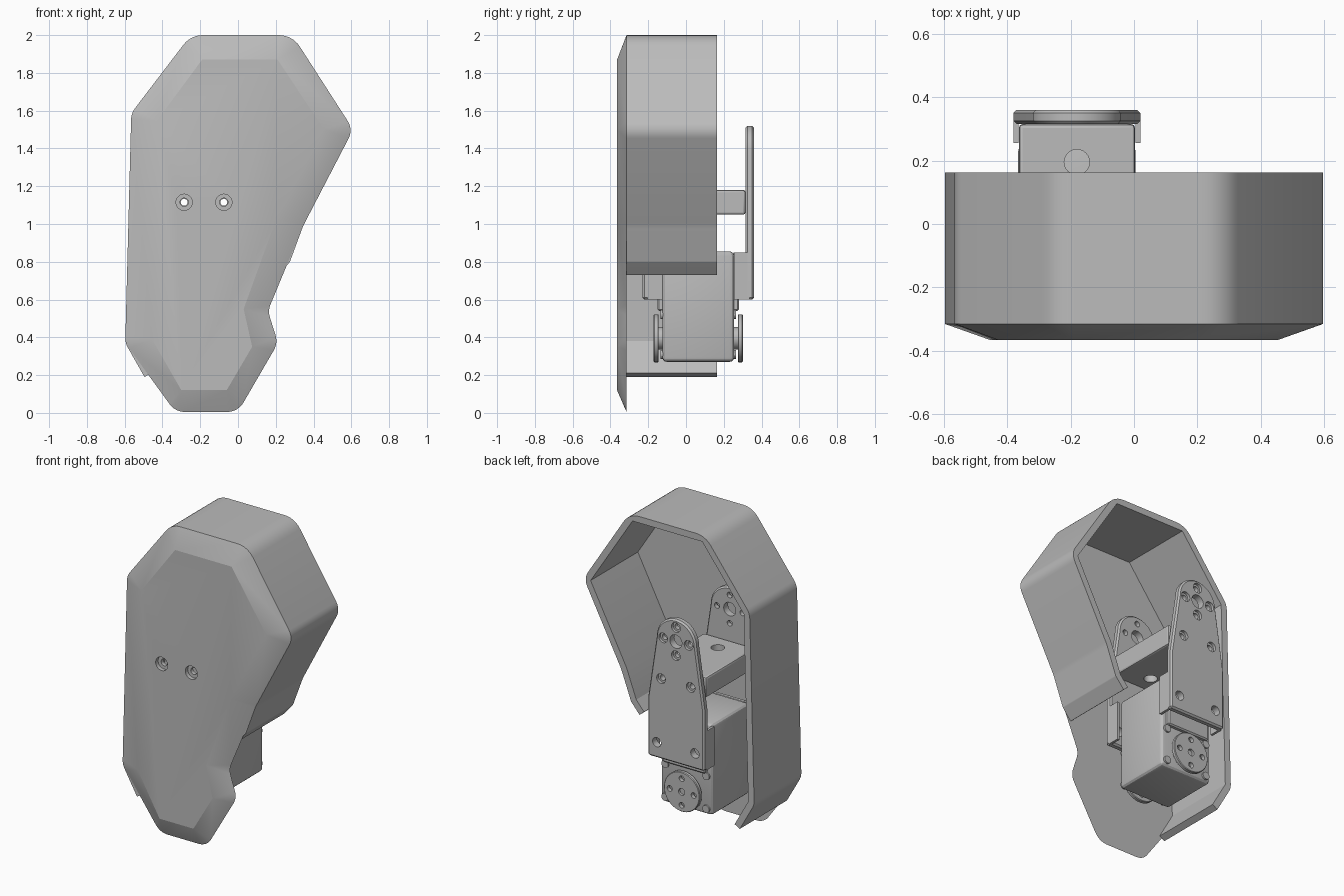
import bpy, bmesh, math
from mathutils import Vector, Matrix

cube = bpy.data.objects.get("Cube")
if cube:
    bpy.data.objects.remove(cube, do_unlink=True)

CX, CY = -0.18, 0.065          # centre of servo and bracket
FRONT, SEAM, RIM = -0.365, -0.315, 0.163

grey = bpy.data.materials.new("plain_grey")
grey.use_nodes = True
grey.diffuse_color = (0.5, 0.5, 0.5, 1)
grey.node_tree.nodes["Principled BSDF"].inputs["Base Color"].default_value = (0.5, 0.5, 0.5, 1)


def make(name, bm):
    bmesh.ops.remove_doubles(bm, verts=bm.verts, dist=1e-5)
    bmesh.ops.recalc_face_normals(bm, faces=bm.faces)
    me = bpy.data.meshes.new(name)
    bm.to_mesh(me)
    bm.free()
    me.materials.append(grey)
    ob = bpy.data.objects.new(name, me)
    bpy.context.collection.objects.link(ob)
    return ob


def bake(ob):
    dg = bpy.context.evaluated_depsgraph_get()
    me = bpy.data.meshes.new_from_object(ob.evaluated_get(dg))
    ob.modifiers.clear()
    ob.data = me


def bevel(ob, width, segments=1):
    m = ob.modifiers.new("bevel", 'BEVEL')
    m.width, m.segments, m.limit_method = width, segments, 'ANGLE'
    m.angle_limit = math.radians(40)
    bake(ob)
    return ob


def add_cyl(bm, p, r, length, axis='Y', seg=24):
    rot = Matrix.Rotation(math.pi / 2, 4, 'X') if axis == 'Y' else Matrix()
    bmesh.ops.create_cone(bm, cap_ends=True, segments=seg, radius1=r, radius2=r,
                          depth=length, matrix=Matrix.Translation(p) @ rot)


def cut(ob, holes):
    """Cut cylinders given as (point, radius, length, axis)."""
    bm = bmesh.new()
    for h in holes:
        add_cyl(bm, *h)
    cutter = make("cutter", bm)
    cutter.hide_render = True
    m = ob.modifiers.new("holes", 'BOOLEAN')
    m.operation, m.solver, m.object = 'DIFFERENCE', 'EXACT', cutter
    bake(ob)
    bpy.data.objects.remove(cutter, do_unlink=True)


def box(name, lo, hi, width=0.0, segments=2):
    bm = bmesh.new()
    lo, hi = Vector(lo), Vector(hi)
    bmesh.ops.create_cube(bm, size=1, matrix=Matrix.Translation((lo + hi) / 2)
                          @ Matrix.Diagonal((*(hi - lo), 1)))
    ob = make(name, bm)
    return bevel(ob, width, segments) if width else ob


def prism(name, pts, y0, y1):
    bm = bmesh.new()
    f = bm.faces.new([bm.verts.new((x, y0, z)) for x, z in pts])
    ext = bmesh.ops.extrude_face_region(bm, geom=[f])["geom"]
    bmesh.ops.translate(bm, vec=(0, y1 - y0, 0),
                        verts=[v for v in ext if isinstance(v, bmesh.types.BMVert)])
    return make(name, bm)


def fillet(a, b, c, r, n=6):
    """Points of a rounded corner b between a and c."""
    a, b, c = Vector(a), Vector(b), Vector(c)
    u, v = (a - b).normalized(), (c - b).normalized()
    half = u.angle(v) / 2
    d = r / math.tan(half)
    centre = b + (u + v).normalized() * (r / math.sin(half))
    p, q = b + u * d - centre, b + v * d - centre
    total = p.angle_signed(q)
    return [centre + Matrix.Rotation(-total * i / n, 2) @ p for i in range(n + 1)]


# Front cover: outer corner, corner radius, matching corner of the raised face
corners = [
    ((0.345, 0.99), 0.25, (0.2, 1.02)), ((0.61, 1.50), 0.09, (0.455, 1.50)),
    ((0.288, 2.0), 0.13, (0.21, 1.87)), ((-0.25, 2.0), 0.13, (-0.19, 1.87)),
    ((-0.565, 1.587), 0.1, (-0.43, 1.545)), ((-0.597, 0.37), 0.1, (-0.455, 0.39)),
    ((-0.332, 0.005), 0.1, (-0.3, 0.12)), ((0.0, 0.005), 0.1, (-0.06, 0.12)),
    ((0.212, 0.37), 0.1, (0.075, 0.35)), ((0.158, 0.54), 0.1, (0.03, 0.55))]
bm = bmesh.new()
outer, inner = [], []
for i, (p, r, q) in enumerate(corners):
    nxt = corners[(i + 1) % len(corners)][0]
    top = bm.verts.new((q[0], FRONT, q[1]))
    for x, z in fillet(corners[i - 1][0], p, nxt, r):
        outer.append(bm.verts.new((x, SEAM, z)))
        inner.append(top)
for i in range(len(outer)):
    j = (i + 1) % len(outer)
    quad = [outer[i], outer[j], inner[j]]
    if inner[i] != inner[j]:
        quad.append(inner[i])
    bm.faces.new(quad)
bm.faces.new(list(dict.fromkeys(inner)))
bm.faces.new(outer)
cover = make("front_cover", bm)
screw_xs = [CX - 0.105, CX + 0.105]
cut(cover, [((x, FRONT, 1.115), 0.043, 0.05, 'Y') for x in screw_xs])
cut(cover, [((x, FRONT, 1.115), 0.022, 0.3, 'Y') for x in screw_xs])

# Side wall: rounded outside, sharp inside, open at the bottom
path = [Vector(p) for p in [(0.215, 0.73), (0.275, 0.80)]]
path += [Vector(c[0]) for c in corners[:6]] + [Vector((-0.495, 0.19))]
radii = [0.02] + [c[1] for c in corners[:6]]
THICK = 0.042
wall_out, wall_in = [path[0]], []
for i in range(1, len(path) - 1):
    wall_out += fillet(path[i - 1], path[i], path[i + 1], radii[i - 1])
wall_out.append(path[-1])
for i, p in enumerate(path):
    d = [(path[k + 1] - path[k]).normalized() for k in (i - 1, i) if 0 <= k < len(path) - 1]
    n = [Vector((-e.y, e.x)) for e in d]
    mid = (n[0] + n[-1]).normalized()
    wall_in.append(p + mid * (THICK / mid.dot(n[0])))
prism("side_wall", wall_out + wall_in[::-1], SEAM, RIM)

# Servo body
box("servo_body", (CX - 0.185, CY - 0.19, 0.27), (CX + 0.185, CY + 0.19, 0.855), 0.025, 3)

# Bracket cross bar, with wire holes and screw bores
bar = box("bracket_bar", (CX - 0.183, CY - 0.25, 1.05), (CX + 0.183, CY + 0.25, 1.18), 0.012)
cut(bar, [((CX, CY + s * 0.13, 1.115), 0.04, 0.4, 'Z') for s in (-1, 1)])
cut(bar, [((x, CY, 1.115), 0.02, 0.8, 'Y') for x in screw_xs])

# Bracket plate outline with a domed top
dome = [(CX + 0.14 * math.cos(a), 1.38 + 0.14 * math.sin(a))
        for a in (math.pi * i / 20 for i in range(21))]
plate_pts = [(CX - 0.2, 0.6), (CX + 0.2, 0.6), (CX + 0.2, 0.98)] + dome + [(CX - 0.2, 0.98)]
ring = [(math.cos(k * math.pi / 2), math.sin(k * math.pi / 2)) for k in range(4)]
small = [(CX + 0.09 * c, 1.38 + 0.09 * s) for c, s in ring]
small += [(x, 1.115) for x in screw_xs]

# Parts on both faces of the servo
for side, s in (("front", -1), ("back", 1)):
    def ys(a, b):
        return sorted((CY + s * a, CY + s * b))

    # bracket plate, screw holes with wider mouths
    y0, y1 = ys(0.25, 0.295)
    face = CY + s * 0.295
    plate = bevel(prism(side + "_bracket_plate", plate_pts, y0, y1), 0.01)
    cut(plate, [((x, face, z), 0.031, 0.036, 'Y') for x, z in small])
    cut(plate, [((x, face, z), 0.018, 0.3, 'Y') for x, z in small]
        + [((CX, face, 1.38), 0.043, 0.3, 'Y')]
        + [((CX + d, face, 0.7), 0.03, 0.3, 'Y') for d in (-0.135, 0.135)])

    # side lips of the plate
    y0, y1 = ys(0.19, 0.27)
    for edge, e in (("left", 1), ("right", -1)):
        xs = sorted((CX + e * 0.184, CX + e * 0.2))
        box(f"{side}_{edge}_lip", (xs[0], y0, 0.6), (xs[1], y1, 0.85))

    # raised pad on the servo case, and its corner screws
    y0, y1 = ys(0.18, 0.215)
    box(side + "_case_pad", (CX - 0.15, y0, 0.54), (CX + 0.15, y1, 0.85), 0.008, 1)
    bm = bmesh.new()
    for dx in (-0.145, 0.145):
        for z in (0.31, 0.52):
            add_cyl(bm, (CX + dx, CY + s * 0.19, z), 0.024, 0.02, 'Y', 16)
    make(side + "_case_screws", bm)

    # turning disc on its hub
    bm = bmesh.new()
    add_cyl(bm, (CX, CY + s * 0.195, 0.395), 0.06, 0.05)
    make(side + "_hub", bm)
    bm = bmesh.new()
    add_cyl(bm, (CX, CY + s * 0.223, 0.395), 0.127, 0.026, 'Y', 48)
    disc = bevel(make(side + "_disc", bm), 0.004)
    cut(disc, [((CX, CY + s * 0.235, 0.395), 0.022, 0.03, 'Y')]
        + [((CX + 0.085 * c, CY + s * 0.223, 0.395 + 0.085 * t), 0.018, 0.1, 'Y') for c, t in ring])

# Smooth shading with sharp edges kept
bpy.ops.object.select_all(action='DESELECT')
for ob in bpy.context.scene.objects:
    if ob.type == 'MESH' and grey.name in ob.data.materials:
        ob.select_set(True)
        bpy.context.view_layer.objects.active = ob
bpy.ops.object.shade_smooth_by_angle(angle=math.radians(20))
